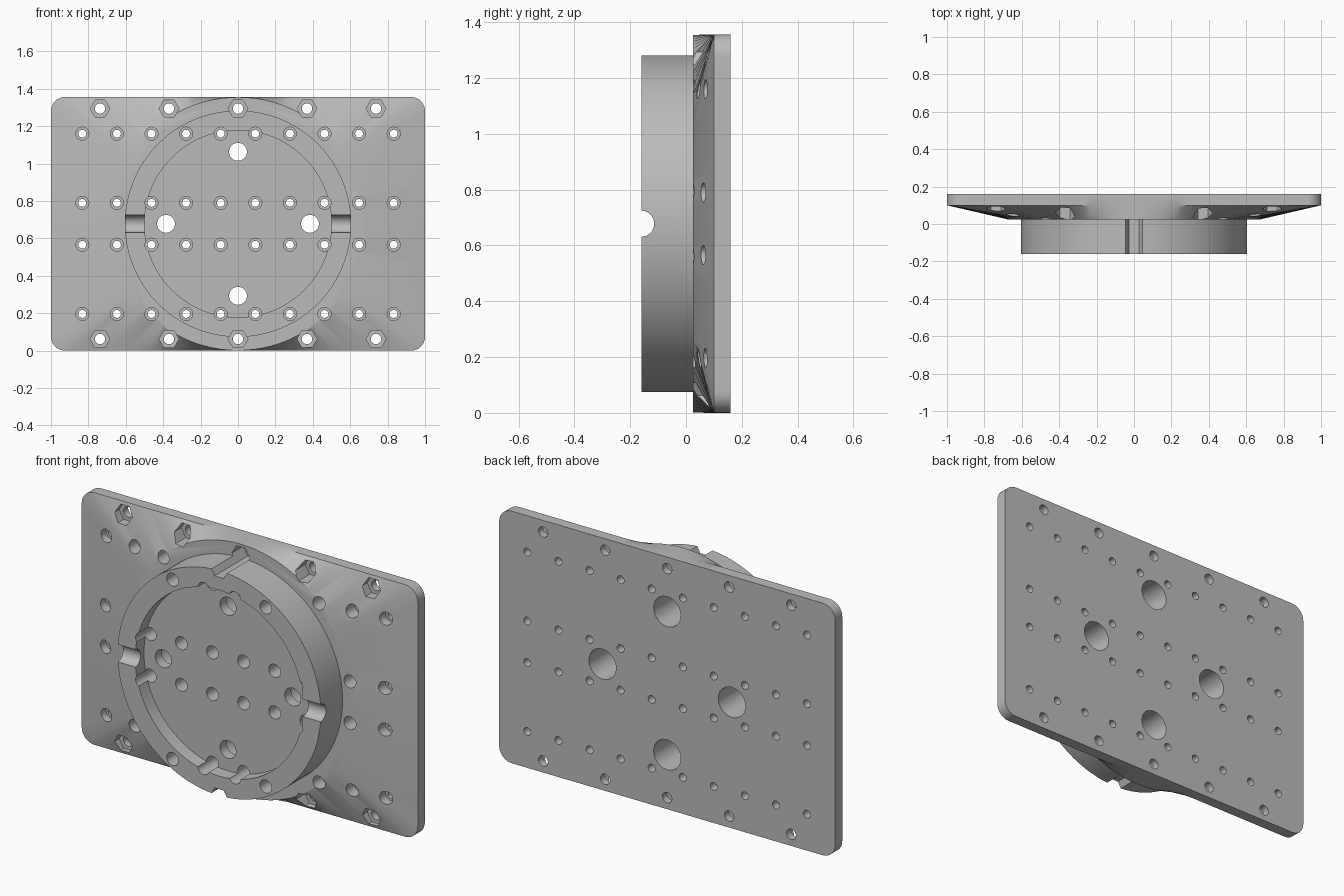
import bpy, bmesh, math
from mathutils import Vector

if "Cube" in bpy.data.objects:
    bpy.data.objects.remove(bpy.data.objects["Cube"])

W, MID, CORNER = 1.0, 0.678, 0.075      # half width, half height, corner radius
BACK, RIM, FLANGE, FRONT, FLOOR = 0.16, 0.1, 0.025, -0.16, -0.085

grey = bpy.data.materials.new("plain grey")
grey.use_nodes = True
grey.diffuse_color = (0.5, 0.5, 0.5, 1)
grey.node_tree.nodes["Principled BSDF"].inputs["Base Color"].default_value = grey.diffuse_color


def add_loft(bm, rings):
    """Closed solid through a list of rings with equal point counts."""
    loops = [[bm.verts.new(p) for p in ring] for ring in rings]
    n = len(loops[0])
    for a, b in zip(loops, loops[1:]):
        for i in range(n):
            j = (i + 1) % n
            bm.faces.new((a[i], a[j], b[j], b[i]))
    bm.faces.new(loops[0])
    bm.faces.new(loops[-1])


def finish(bm, name):
    bmesh.ops.recalc_face_normals(bm, faces=bm.faces[:])
    mesh = bpy.data.meshes.new(name)
    bm.to_mesh(mesh)
    bm.free()
    mesh.materials.append(grey)
    ob = bpy.data.objects.new(name, mesh)
    bpy.context.collection.objects.link(ob)
    return ob


def circle(x, z, r, y, n=24, sides=0):
    """Ring facing y; with sides set it is a polygon sampled at n points."""
    pts = []
    for i in range(n):
        a = math.tau * i / n
        k = r
        if sides:
            step = math.tau / sides
            k = r * math.cos(step / 2) / math.cos(a % step - step / 2)
        pts.append((x + k * math.cos(a), y, z + k * math.sin(a)))
    return pts


def combine(target, tool, operation):
    tool.hide_render = True
    mod = target.modifiers.new("combine", 'BOOLEAN')
    mod.operation, mod.solver, mod.object = operation, 'EXACT', tool
    bpy.context.view_layer.objects.active = target
    bpy.ops.object.modifier_apply(modifier=mod.name)
    bpy.data.objects.remove(tool)


# Rounded rectangle outline, with subdivided straight edges
outline = []
corners = [(1, 1, 0), (-1, 1, 1), (-1, -1, 2), (1, -1, 3)]
for k, (sx, sz, quarter) in enumerate(corners):
    c = Vector((sx * (W - CORNER), sz * (MID - CORNER)))
    arc = [c + CORNER * Vector((math.cos(a), math.sin(a)))
           for a in [(quarter + i / 8) * math.pi / 2 for i in range(9)]]
    outline += arc
    nx, nz, nq = corners[(k + 1) % 4]
    a = nq * math.pi / 2
    end = Vector((nx * (W - CORNER), nz * (MID - CORNER))) + CORNER * Vector((math.cos(a), math.sin(a)))
    steps = 40 if k % 2 == 0 else 28
    outline += [arc[-1].lerp(end, i / steps) for i in range(1, steps)]

# Plate that blends from the rectangle to a round flange
bm = bmesh.new()
flange = [p.normalized() * (MID - 0.001) for p in outline]
add_loft(bm, [[(p.x, y, p.y + MID) for p in ring]
              for ring, y in ((outline, BACK), (outline, RIM), (flange, FLANGE))])
plate = finish(bm, "mounting_plate")

# Raised round boss with a shallow recess
bm = bmesh.new()
add_loft(bm, [circle(0, MID, 0.605, y, 96) for y in (FRONT, 0.06)])
combine(plate, finish(bm, "boss"), 'UNION')
bm = bmesh.new()
add_loft(bm, [circle(0, MID, 0.5, y, 96) for y in (-0.3, FLOOR)])
combine(plate, finish(bm, "recess_cutter"), 'DIFFERENCE')

# Stepped hole cutters
bm = bmesh.new()


def stepped_hole(x, z, r_front, r_back, step, sides=0):
    add_loft(bm, [circle(x, z, r_front, -0.3, sides=sides),
                  circle(x, z, r_front, step, sides=sides),
                  circle(x, z, r_back, step), circle(x, z, r_back, 0.3)])


# Grid of screw holes
for i in range(10):
    for dz in (-0.482, -0.112, 0.112, 0.482):
        stepped_hole((i - 4.5) * 0.185, MID + dz, 0.035, 0.021, 0.115)
# Hexagonal nut pockets
for i in range(-2, 3):
    for dz in (-0.616, 0.616):
        stepped_hole(i * 0.369, MID + dz, 0.053, 0.028, 0.12, sides=6)
# Four large bolt holes, wider at the back
for x, dz in ((0.385, 0), (-0.385, 0), (0, 0.385), (0, -0.385)):
    stepped_hole(x, MID + dz, 0.048, 0.081, -0.03)
# Half-round slots across both sides of the boss rim
for s in (-1, 1):
    add_loft(bm, [[(s * x, FRONT - 0.001 + p[0], p[2]) for p in circle(0, MID, 0.047, 0, 32)]
                  for x in (0.45, 0.7)])
combine(plate, finish(bm, "hole_cutters"), 'DIFFERENCE')

# Smooth shading with sharp edges kept
bpy.ops.object.select_all(action='DESELECT')
plate.select_set(True)
bpy.context.view_layer.objects.active = plate
bpy.ops.object.shade_smooth_by_angle(angle=math.radians(25))
